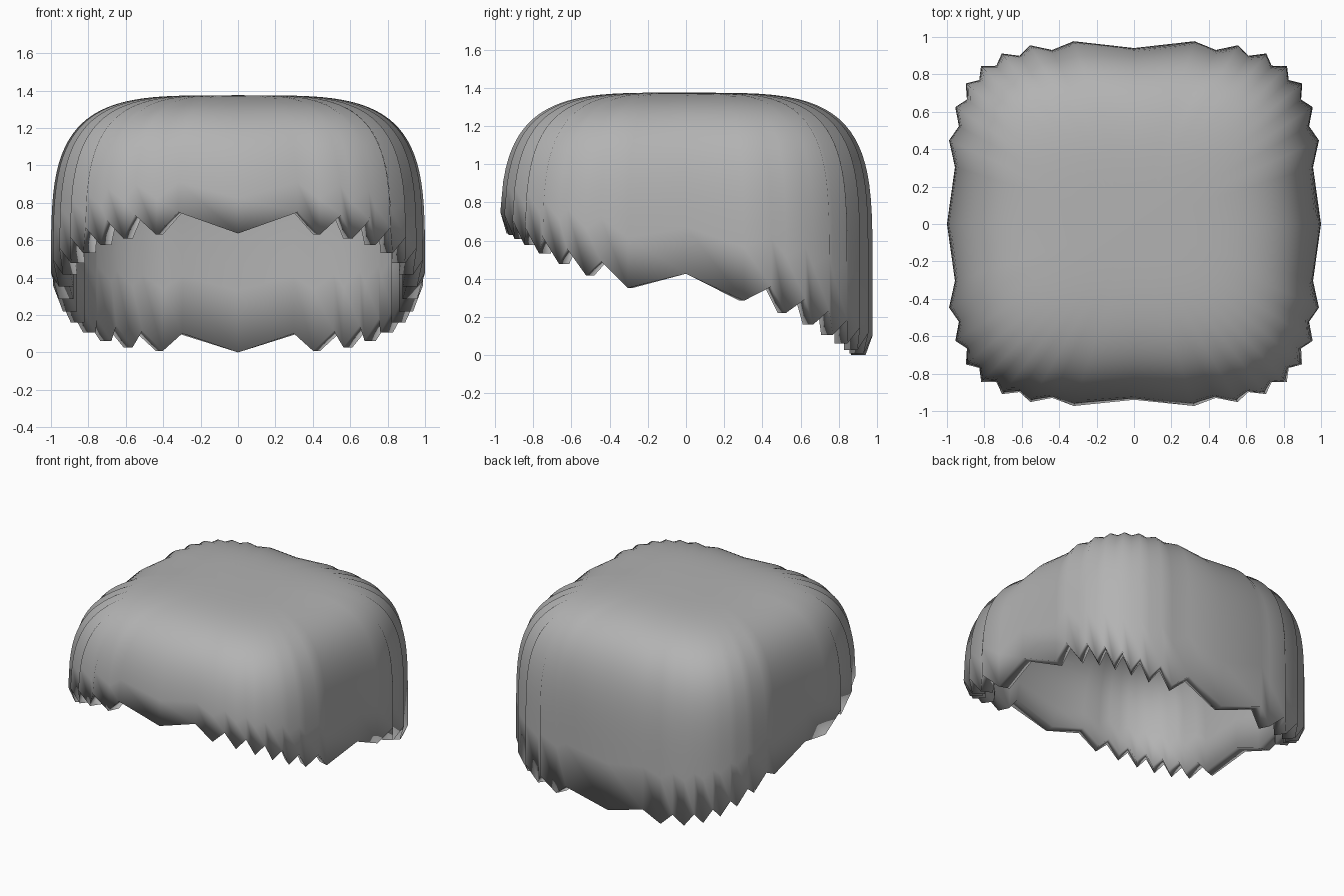
import bpy, bmesh
from math import sin, cos, pi, copysign

cube = bpy.data.objects.get("Cube")
if cube:
    bpy.data.objects.remove(cube, do_unlink=True)

COLUMNS, ROWS = 60, 24
TOP, SHOULDER = 1.375, 0.39     # crown height, and where the sides turn vertical
DEPTH = 0.98                    # half depth relative to half width
PLEAT = 0.96                    # every other lock is drawn in to this scale
WALL = 0.08                     # wall thickness


def root(v):
    """Signed square root, which squares off a circle."""
    return copysign(abs(v) ** 0.5, v)


def shell_point(i, j, inset):
    """Point on lock i (counted from the front) at row j (counted from the crown)."""
    a, t = 2 * pi * i / COLUMNS, j / ROWS
    # hem slopes from high front to low back, with zigzag tips
    hem = 0.318 * (1 + cos(a)) + i % 2 * (0.108 + 0.008 * cos(a))
    drop = max(0, cos(t * pi / 2)) ** 0.5
    z = hem + (TOP - hem) * drop
    # squared dome above the shoulder, straight wall below
    k = max(0, (z - SHOULDER) / (TOP - SHOULDER))
    r = (1 - inset) * max(0, 1 - k ** 4) ** 0.25
    if i % 2 == 0:
        r *= PLEAT
    return r * root(sin(a)), -DEPTH * r * root(cos(a)), z - inset * drop


def add_shell(bm, inset):
    """Rings of locks below a single crown point; returns the hem ring."""
    crown = bm.verts.new((0, 0, TOP - inset))
    rings = [[bm.verts.new(shell_point(i, j, inset)) for i in range(COLUMNS)]
             for j in range(1, ROWS + 1)]
    for i in range(COLUMNS):
        n = (i + 1) % COLUMNS
        faces = [(crown, rings[0][i], rings[0][n])]
        faces += [(up[i], low[i], low[n], up[n]) for up, low in zip(rings, rings[1:])]
        for f in faces:
            bm.faces.new(f[::-1] if inset else f)
    return rings[-1]


# Outer and inner hair surfaces, joined along the hem
bm = bmesh.new()
outer, inner = add_shell(bm, 0), add_shell(bm, WALL)
for i in range(COLUMNS):
    n = (i + 1) % COLUMNS
    bm.faces.new((outer[i], inner[i], inner[n], outer[n]))
for face in bm.faces:
    face.smooth = True
mesh = bpy.data.meshes.new("hair_shell")
bm.to_mesh(mesh)
bm.free()
hair = bpy.data.objects.new("hair_shell", mesh)
bpy.context.collection.objects.link(hair)

# Plain grey
grey = bpy.data.materials.new("grey")
grey.use_nodes = True
colour = (0.45, 0.45, 0.45, 1)
grey.diffuse_color = colour
grey.node_tree.nodes["Principled BSDF"].inputs["Base Color"].default_value = colour
mesh.materials.append(grey)
